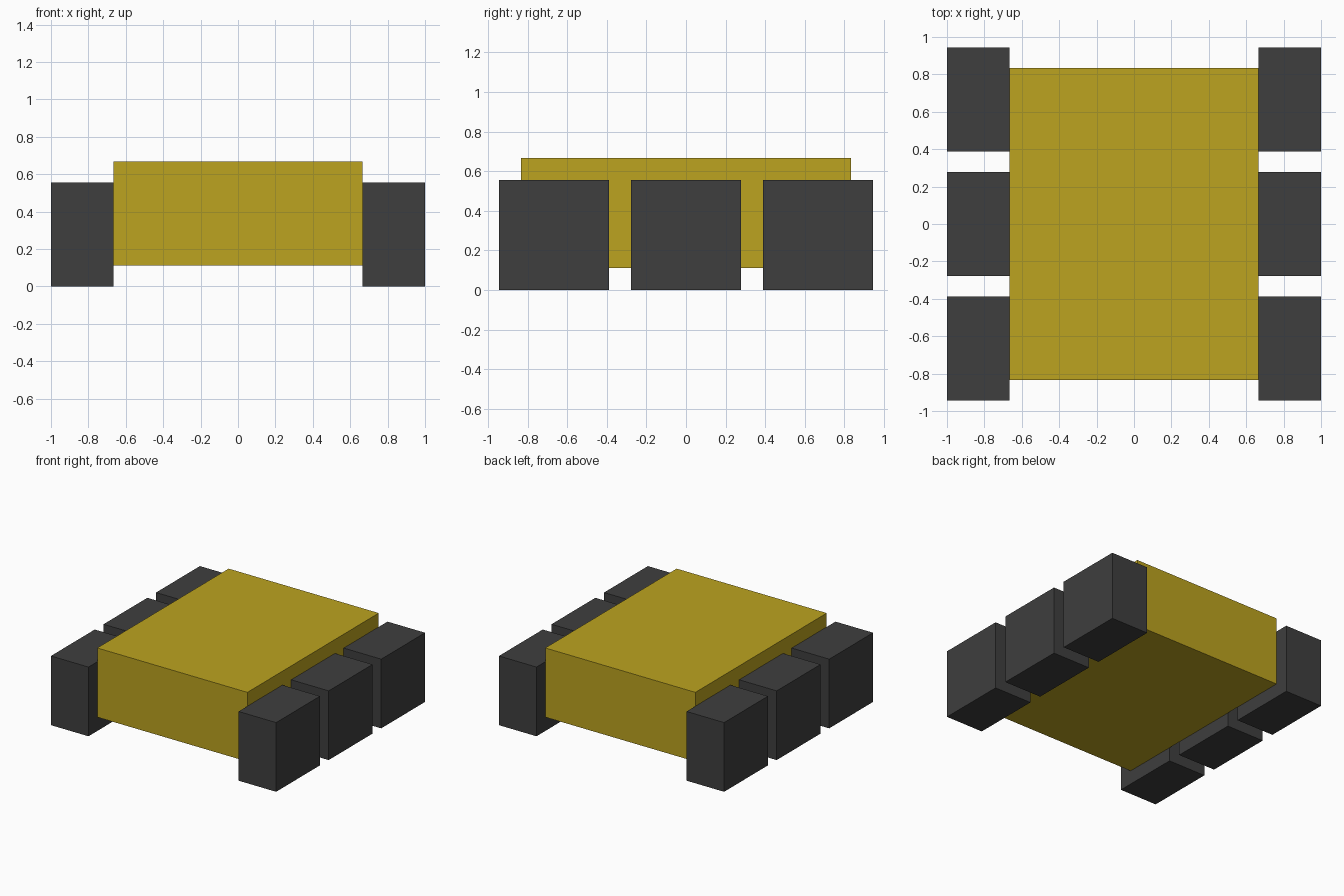
import bpy

cube = bpy.data.objects.get("Cube")
if cube:
    bpy.data.objects.remove(cube, do_unlink=True)

U = 1 / 9  # block unit: the model is 18 units wide


def material(name, rgb):
    mat = bpy.data.materials.new(name)
    mat.use_nodes = True
    color = (*rgb, 1.0)
    mat.diffuse_color = color
    mat.node_tree.nodes["Principled BSDF"].inputs["Base Color"].default_value = color
    return mat


def box(name, center, size, mat):
    bpy.ops.mesh.primitive_cube_add(size=1, location=[c * U for c in center])
    obj = bpy.context.object
    obj.name = name
    obj.scale = [s * U for s in size]
    bpy.ops.object.transform_apply(location=False, rotation=False, scale=True)
    obj.data.materials.append(mat)
    return obj


yellow = material("mustard yellow", (0.503, 0.366, 0.014))
grey = material("dark grey", (0.049, 0.049, 0.049))

# Main body, raised one unit off the ground
box("body", (0, 0, 3.5), (12, 15, 5), yellow)

# Three square wheels along each side
for side, sx in (("left", 1), ("right", -1)):
    for place, y in (("front", -6), ("middle", 0), ("back", 6)):
        box(f"{place}_{side}_wheel", (sx * 7.5, y, 2.5), (3, 5, 5), grey)
